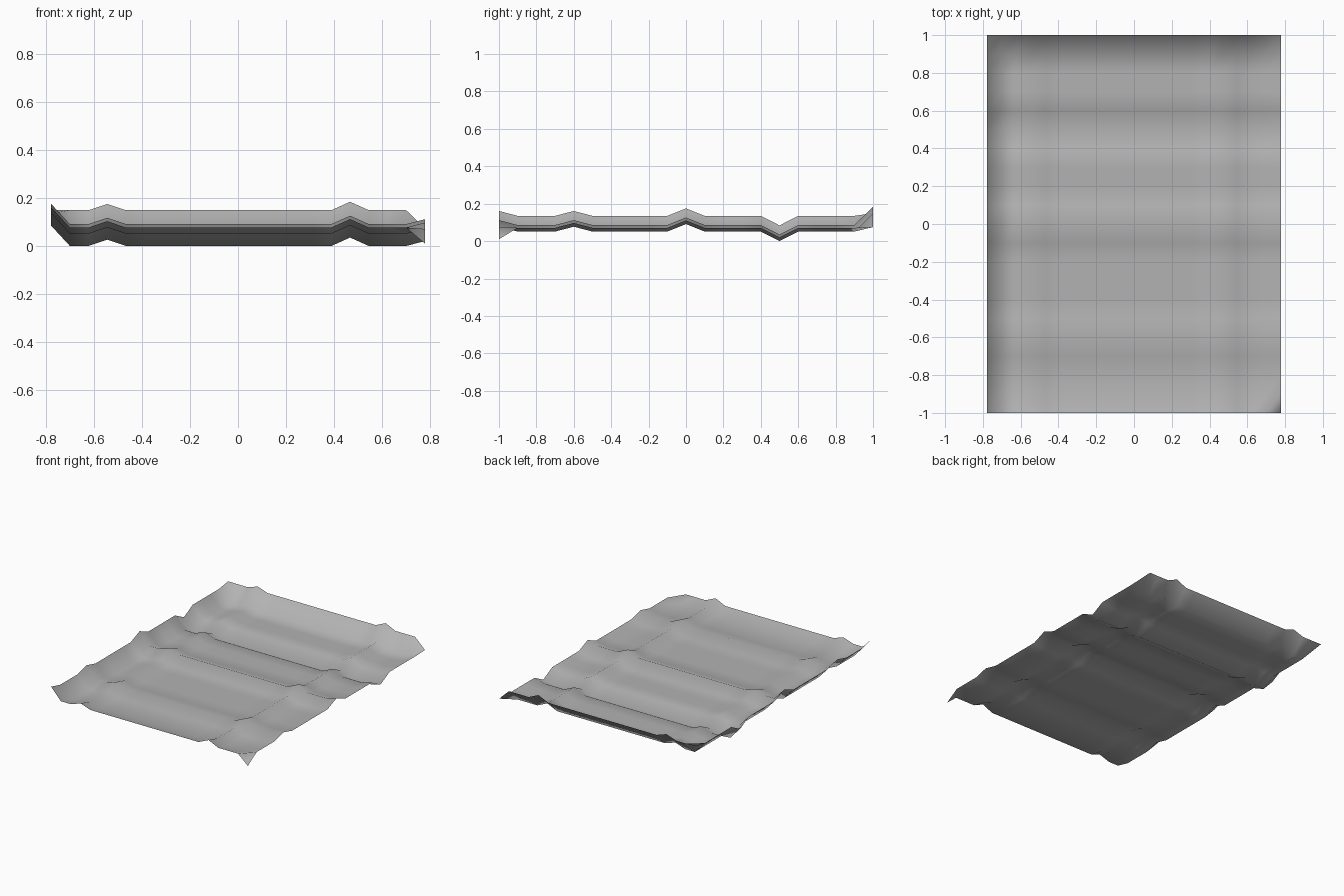
import bpy
import bmesh

CELLS = 20
WIDTH, LENGTH, BASE = 1.556, 2.0, 0.051

# Ridges and folds: grid line index -> height added along the whole line
COLUMN_LIFT = {0: 0.084, 3: 0.026, 16: 0.035, CELLS: 0.02}
ROW_LIFT = {0: 0.026, 4: 0.026, 10: 0.04, 15: -0.051, CELLS: 0.098}
# Corners that break the regular pattern: (column, row) -> height
CORNERS = {(CELLS, 0): 0.01, (CELLS, CELLS): 0.075, (0, CELLS): 0.15}


def height(col, row):
    regular = BASE + COLUMN_LIFT.get(col, 0) + ROW_LIFT.get(row, 0)
    return CORNERS.get((col, row), regular)


cube = bpy.data.objects.get("Cube")
if cube:
    bpy.data.objects.remove(cube, do_unlink=True)

# Thin creased sheet built as a regular grid
bm = bmesh.new()
grid = [[bm.verts.new(((col / CELLS - 0.5) * WIDTH,
                       (row / CELLS - 0.5) * LENGTH,
                       height(col, row)))
         for col in range(CELLS + 1)] for row in range(CELLS + 1)]
for row in range(CELLS):
    for col in range(CELLS):
        bm.faces.new((grid[row][col], grid[row][col + 1],
                      grid[row + 1][col + 1], grid[row + 1][col]))

# Fold the drooping front corner across its diagonal
bmesh.ops.connect_verts(bm, verts=[grid[0][CELLS - 1], grid[1][CELLS]])

mesh = bpy.data.meshes.new("creased_sheet")
bm.to_mesh(mesh)
bm.free()
for face in mesh.polygons:
    face.use_smooth = True

# Plain grey material
grey = bpy.data.materials.new("plain grey")
grey.use_nodes = True
colour = (0.45, 0.45, 0.45, 1)
grey.diffuse_color = colour
grey.node_tree.nodes["Principled BSDF"].inputs["Base Color"].default_value = colour
mesh.materials.append(grey)

sheet = bpy.data.objects.new("creased_sheet", mesh)
bpy.context.collection.objects.link(sheet)
